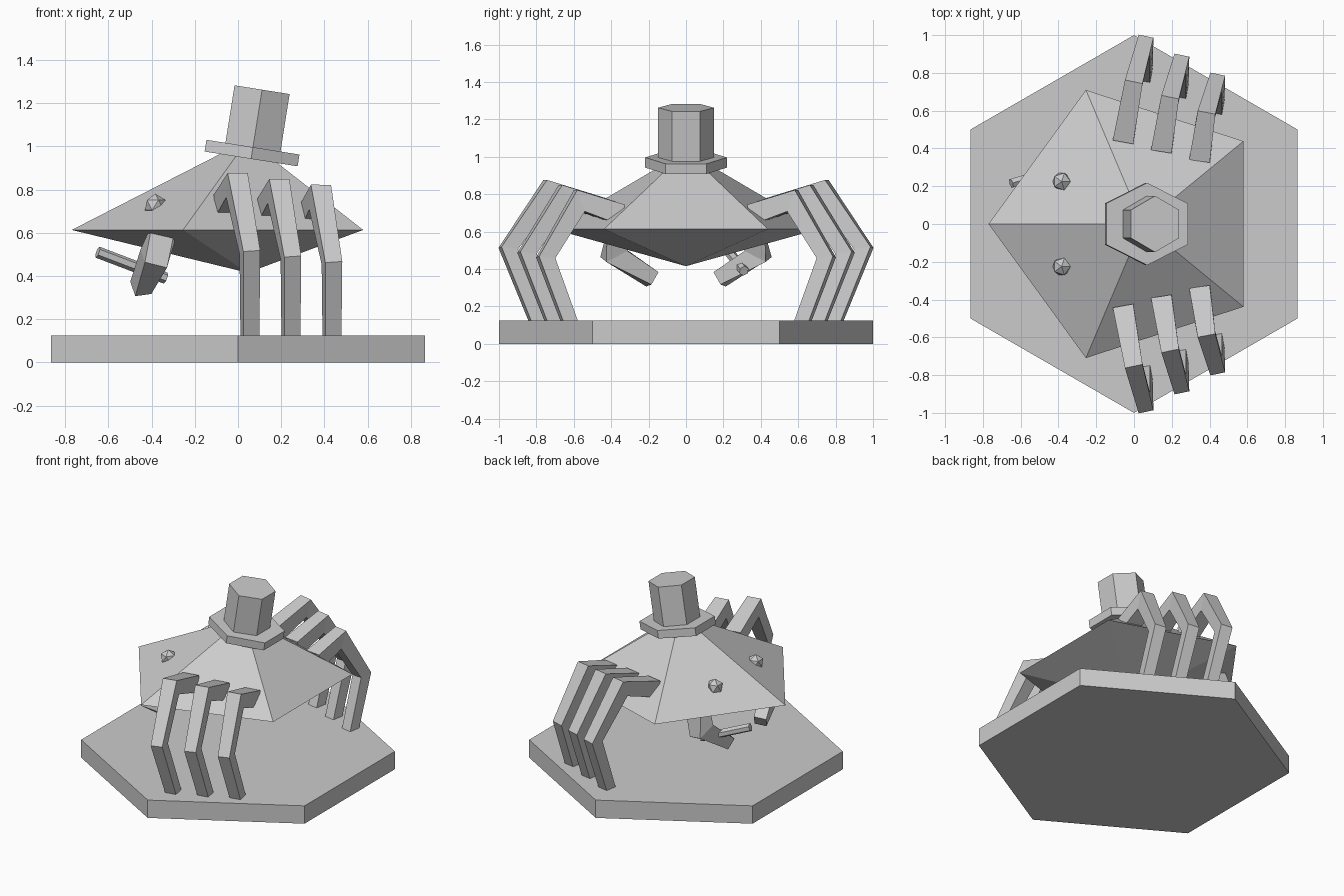
import bpy
import bmesh
from math import radians
from mathutils import Vector, Matrix

cube = bpy.data.objects.get("Cube")
if cube:
    bpy.data.objects.remove(cube, do_unlink=True)

grey = bpy.data.materials.new("plain grey")
grey.use_nodes = True
GREY = (0.6, 0.6, 0.6, 1)
grey.diffuse_color = GREY
grey.node_tree.nodes["Principled BSDF"].inputs["Base Color"].default_value = GREY


def finish(name, bm):
    bmesh.ops.recalc_face_normals(bm, faces=bm.faces)
    mesh = bpy.data.meshes.new(name)
    bm.to_mesh(mesh)
    bm.free()
    mesh.materials.append(grey)
    obj = bpy.data.objects.new(name, mesh)
    bpy.context.collection.objects.link(obj)
    return obj


def prism(name, sides, radius, depth, matrix):
    bm = bmesh.new()
    bmesh.ops.create_cone(bm, cap_ends=True, segments=sides, radius1=radius,
                          radius2=radius, depth=depth, matrix=matrix)
    return finish(name, bm)


def limb(name, points, widths, side):
    """Square tube with mitred joints; side is the sideways axis of the section."""
    bm = bmesh.new()
    pts = [Vector(p) for p in points]
    rings = []
    for i, p in enumerate(pts):
        before = (p - pts[i - 1]).normalized() if i else None
        after = (pts[i + 1] - p).normalized() if i < len(pts) - 1 else None
        a, b = before or after, after or before
        tangent = (a + b).normalized()
        across = (side - tangent * side.dot(tangent)).normalized()
        out = tangent.cross(across) / max(tangent.dot(a), 0.5)
        h = widths[i] / 2
        rings.append([bm.verts.new(p + across * h * u + out * h * v)
                      for u, v in ((-1, -1), (1, -1), (1, 1), (-1, 1))])
    for r, s in zip(rings, rings[1:]):
        for k in range(4):
            bm.faces.new((r[k], r[(k + 1) % 4], s[(k + 1) % 4], s[k]))
    bm.faces.new(rings[0])
    bm.faces.new(rings[-1])
    return finish(name, bm)


# Hexagonal stand with corners toward front and back
prism("stand", 6, 1, 0.125, Matrix.Translation((0, 0, 0.0625)))

# Five-sided shell: a rim ring with an upper and a lower apex
bm = bmesh.new()
rim = [bm.verts.new(Vector((-0.024, 0, 0.613)) +
                    Matrix.Rotation(radians(72 * i), 3, 'Z') @ Vector((-0.746, 0, 0)))
       for i in range(5)]
for z in (1.03, 0.415):
    apex = bm.verts.new((0.045, 0, z))
    for i in range(5):
        bm.faces.new((rim[i], rim[(i + 1) % 5], apex))
finish("shell", bm)

# Tilted hat: wide brim and tall crown
tilt = Matrix.Translation((0.065, 0, 0.969)) @ Matrix.Rotation(radians(9), 4, 'Y')
prism("hat_brim", 6, 0.218, 0.055, tilt @ Matrix.Diagonal((1.155, 1, 1, 1)))
prism("hat_crown", 6, 0.149, 0.297, tilt @ Matrix.Translation((0, 0, 0.1485)))

# Legs: front and rear-most leg paths (hip, bend, knee, foot), middle one blended
FIRST = ((-0.055, -0.45, 0.725), (-0.005, -0.735, 0.82), (0.055, -0.95, 0.51), (0.055, -0.79, 0.11))
LAST = ((0.35, -0.35, 0.69), (0.38, -0.57, 0.765), (0.435, -0.75, 0.46), (0.435, -0.62, 0.11))
ARM = ((-0.34, -0.36, 0.62), (-0.39, -0.385, 0.48), (-0.45, -0.18, 0.345))

for label, s in (("right", 1), ("left", -1)):
    def flip(p):
        return Vector((p[0], p[1] * s, p[2]))

    for n, t in enumerate((0, 0.5, 1)):
        path = [flip(Vector(a).lerp(Vector(b), t)) for a, b in zip(FIRST, LAST)]
        limb(f"{label}_leg_{n + 1}", path, (0.11, 0.095, 0.08, 0.075),
             Vector((1, 0.2 * s, 0)))

    # Bent arm under the shell
    limb(f"{label}_arm", [flip(p) for p in ARM], (0.11, 0.11, 0.08), Vector((1, 0, 0.35)))

    # Faceted eye on the sloping shell
    bm = bmesh.new()
    bmesh.ops.create_icosphere(bm, subdivisions=1, radius=0.053,
                               matrix=Matrix.Translation((-0.383, -0.225 * s, 0.728)))
    finish(f"{label}_eye", bm)

# Stick held in the left arm
start, end = Vector((-0.65, 0.215, 0.51)), Vector((-0.335, 0.31, 0.39))
aim = (end - start).to_track_quat('Z', 'Y').to_matrix().to_4x4()
prism("stick", 6, 0.027, (end - start).length, Matrix.Translation((start + end) / 2) @ aim)
